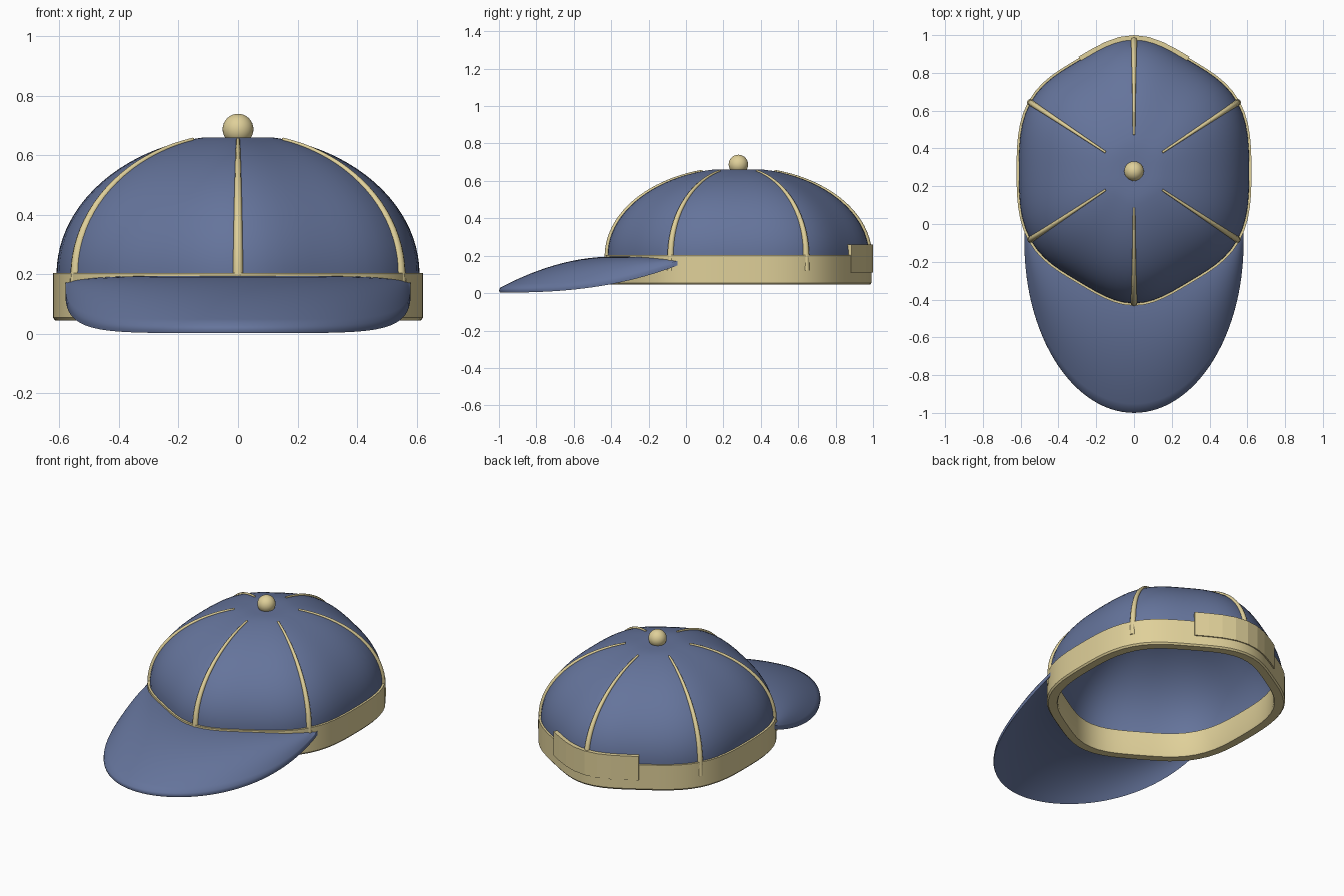
import bpy, bmesh
from math import sin, cos, radians, pi

if "Cube" in bpy.data.objects:
    bpy.data.objects.remove(bpy.data.objects["Cube"])

A, B, CY = 0.61, 0.70, 0.28        # head outline half-width, half-length, centre y
BASE, RISE, TOP = 0.20, 0.47, 0.66  # dome base, rise and flattened top


def material(name, rgb):
    m = bpy.data.materials.new(name)
    m.diffuse_color = (*rgb, 1)
    m.use_nodes = True
    m.node_tree.nodes["Principled BSDF"].inputs["Base Color"].default_value = m.diffuse_color
    return m


BLUE = material("blue_cloth", (0.13, 0.175, 0.33))
TAN = material("tan_trim", (0.74, 0.63, 0.32))


def outline(t, off=0.0, scale=1.0):
    """Head outline: an ellipse with flatter sides and narrower ends."""
    f = (1 + 0.025 * (cos(2 * t) - cos(6 * t))) * scale
    return (A + off) * f * cos(t), CY + (B + off) * f * sin(t)


def finish(ob, mat, angle=35):
    ob.data.materials.clear()
    ob.data.materials.append(mat)
    bpy.ops.object.select_all(action='DESELECT')
    ob.select_set(True)
    bpy.context.view_layer.objects.active = ob
    if angle:
        bpy.ops.object.shade_smooth_by_angle(angle=radians(angle))


def loft(name, rows, mat, wrap_rows, wrap_cols, angle=35):
    """Skin a grid of points, weld poles and fill open ends."""
    bm = bmesh.new()
    g = [[bm.verts.new(p) for p in r] for r in rows]
    n, m = len(g), len(g[0])
    for i in range(n if wrap_rows else n - 1):
        for j in range(m if wrap_cols else m - 1):
            k, l = (i + 1) % n, (j + 1) % m
            bm.faces.new((g[i][j], g[i][l], g[k][l], g[k][j]))
    bmesh.ops.remove_doubles(bm, verts=bm.verts, dist=1e-5)
    bmesh.ops.holes_fill(bm, edges=[e for e in bm.edges if e.is_boundary], sides=0)
    bmesh.ops.recalc_face_normals(bm, faces=bm.faces)
    me = bpy.data.meshes.new(name)
    bm.to_mesh(me)
    bm.free()
    ob = bpy.data.objects.new(name, me)
    bpy.context.collection.objects.link(ob)
    finish(ob, mat, angle)
    return ob


def dome_z(p):
    return min(TOP, BASE + RISE * sin(p))


# Crown: thin dome shell, outer skin from pole to rim, then inner skin back up
N = 72
ts = [2 * pi * i / N for i in range(N)]
phis = [radians(90 - 90 * i / 24) for i in range(25)]
rows = [[(*outline(t, 0, max(cos(p), 0)), dome_z(p)) for t in ts] for p in phis]
rows.append([(*outline(t), 0.12) for t in ts])
rows.append([(*outline(t, -0.02), 0.12) for t in ts])
rows += [[(*outline(t, -0.02, max(cos(p), 0)), dome_z(p) - 0.02) for t in ts]
         for p in reversed(phis)]
loft("crown", rows, BLUE, False, True)

# Head band
section = [(0.012, 0.205), (0.012, 0.055), (0.004, 0.045), (-0.045, 0.045),
           (-0.05, 0.055), (-0.05, 0.195), (-0.03, 0.205)]
loft("band", [[(*outline(t, o), z) for t in ts] for o, z in section], TAN, True, True)

# Brim: arched sheet from the crown front to an oval outer edge
THICK = 0.025


def brim_point(t, u, drop):
    s, c = sin(t), cos(t)
    xi, yi = 0.56 * c, -0.03 - 0.37 * max(s, 0) ** 1.6
    xo, yo = 0.58 * c, -0.10 - 0.895 * s
    zi = 0.195 - 0.015 * abs(c) ** 6
    zo = 0.028 + 0.125 * (1 - s) ** 2.5
    return (xi + (xo - xi) * u, yi + (yo - yi) * u,
            zi + (zo - zi) * u ** 1.9 - drop)


us = [i / 14 for i in range(15)]
loop = [(u, 0) for u in us] + [(1.008, THICK / 2)] + [(u, THICK) for u in reversed(us)]
angles = [radians(-4.5 + 189 * i / 60) for i in range(61)]
loft("brim", [[brim_point(t, u, d) for t in angles] for u, d in loop],
     BLUE, True, False, 50)

# Seams: six tapered cords running down the crown and over the band
for k in range(6):
    t = radians(30 + 60 * k)
    path = []
    for i in range(21):
        p = radians(74 * (1 - i / 20))
        r = 0.006 + 0.012 * i / 20
        path.append((*outline(t, -0.003, cos(p)), dome_z(p) + 0.002, r))
    path.append((*outline(t, 0.001), 0.12, 0.018))
    cu = bpy.data.curves.new("seam", 'CURVE')
    cu.dimensions = '3D'
    cu.bevel_depth = 1.0
    cu.bevel_resolution = 2
    cu.use_fill_caps = True
    sp = cu.splines.new('POLY')
    sp.points.add(len(path) - 1)
    for pt, (x, y, z, r) in zip(sp.points, path):
        pt.co = (x, y, z, 1)
        pt.radius = r
    ob = bpy.data.objects.new(f"seam_{k + 1}", cu)
    bpy.context.collection.objects.link(ob)
    bpy.ops.object.select_all(action='DESELECT')
    ob.select_set(True)
    bpy.context.view_layer.objects.active = ob
    bpy.ops.object.convert(target='MESH')
    finish(bpy.context.object, TAN, 50)

# Back strap: faceted plate wrapped round the back of the band
strap_t = [radians(61 + 58 * i / 8) for i in range(9)]
corners = [(0.02, 0.26), (0.02, 0.11), (-0.012, 0.11), (-0.012, 0.26)]
loft("back_strap", [[(*outline(t, o), z) for t in strap_t] for o, z in corners],
     TAN, True, False, 0)

# Top button
bpy.ops.mesh.primitive_uv_sphere_add(segments=32, ring_count=16, radius=0.052,
                                     location=(0, CY, 0.688))
bpy.context.object.name = "button"
finish(bpy.context.object, TAN)
